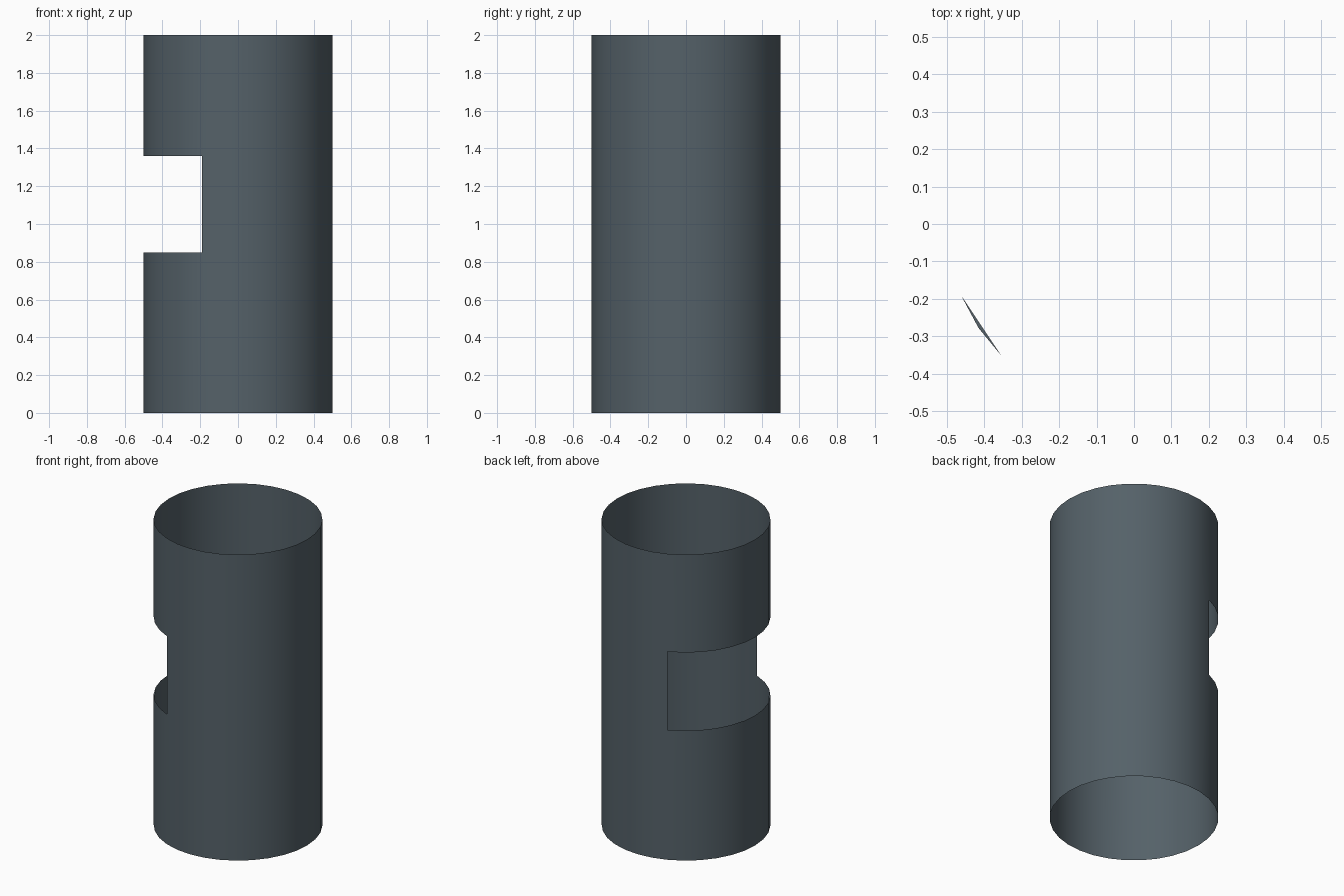
import bpy, bmesh, math

if "Cube" in bpy.data.objects:
    bpy.data.objects.remove(bpy.data.objects["Cube"])

SIDES, R = 32, 0.5
LEVELS = [0.0, 0.85, 1.36, 2.0]
WINDOW = range(10, 22)          # wall segments left open on the -x side

mat = bpy.data.materials.new("slate grey")
mat.diffuse_color = (0.09, 0.12, 0.14, 1)
mat.use_nodes = True
mat.node_tree.nodes["Principled BSDF"].inputs["Base Color"].default_value = mat.diffuse_color


def make_object(name, bm):
    mesh = bpy.data.meshes.new(name)
    bm.to_mesh(mesh)
    bm.free()
    mesh.materials.append(mat)
    obj = bpy.data.objects.new(name, mesh)
    bpy.context.collection.objects.link(obj)
    return obj


def rim_point(i, z):
    a = 2 * math.pi * i / SIDES
    return (R * math.cos(a), R * math.sin(a), z)


# Open thin tube wall with a window in the middle band
bm = bmesh.new()
rings = [[bm.verts.new(rim_point(i, z)) for i in range(SIDES)] for z in LEVELS]
for band, (low, high) in enumerate(zip(rings, rings[1:])):
    for i in range(SIDES):
        if band == 1 and i in WINDOW:
            continue
        j = (i + 1) % SIDES
        face = bm.faces.new((low[i], low[j], high[j], high[i]))
        face.smooth = True
make_object("tube_wall", bm)

# Thin sliver on the lower edge of the window
bm = bmesh.new()
bm.faces.new([bm.verts.new(rim_point(i, LEVELS[1])) for i in (18, 19, 20)])
make_object("window_edge_sliver", bm)
